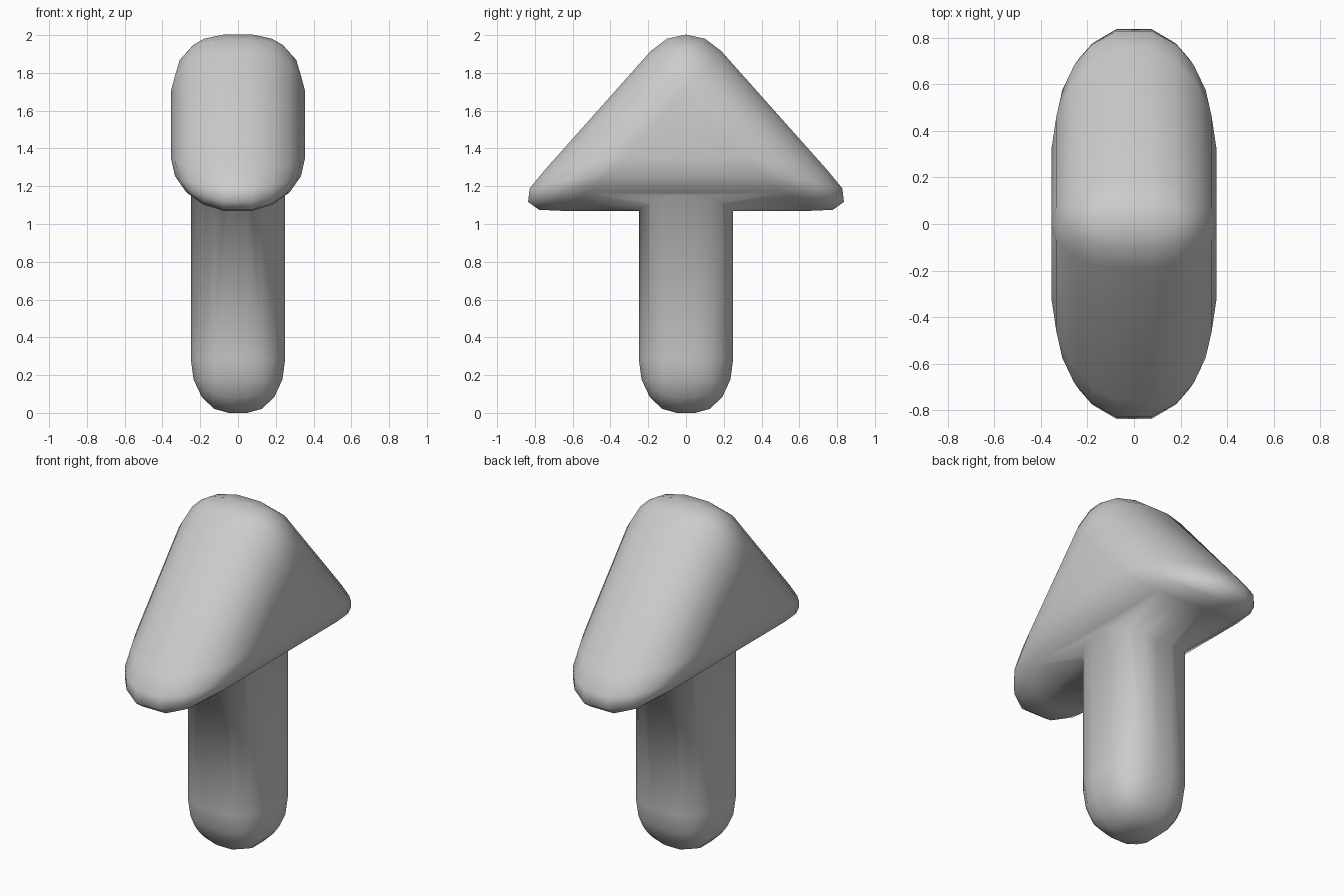
import bpy, bmesh
from mathutils import Vector

if "Cube" in bpy.data.objects:
    bpy.data.objects.remove(bpy.data.objects["Cube"])


def rounded_prism(name, outline, half_x, radius, scale_z=1.0):
    """Extrude a (y, z) outline along x, round every edge, then stretch in z."""
    bm = bmesh.new()
    face = bm.faces.new([bm.verts.new((-half_x, y, z / scale_z)) for y, z in outline])
    side = bmesh.ops.extrude_face_region(bm, geom=[face])["geom"]
    moved = [v for v in side if isinstance(v, bmesh.types.BMVert)]
    bmesh.ops.translate(bm, verts=moved, vec=(2 * half_x, 0, 0))
    if len(bm.faces) < len(outline) + 2:
        bmesh.ops.holes_fill(bm, edges=bm.edges[:])
    bmesh.ops.recalc_face_normals(bm, faces=bm.faces[:])
    bmesh.ops.bevel(bm, geom=bm.edges[:], offset=radius, offset_type='OFFSET',
                    segments=4, profile=0.5, affect='EDGES', clamp_overlap=True)
    bmesh.ops.scale(bm, verts=bm.verts[:], vec=Vector((1, 1, scale_z)))
    bmesh.ops.recalc_face_normals(bm, faces=bm.faces[:])
    for f in bm.faces:
        f.smooth = True
    mesh = bpy.data.meshes.new(name)
    bm.to_mesh(mesh)
    bm.free()
    obj = bpy.data.objects.new(name, mesh)
    bpy.context.collection.objects.link(obj)
    return obj


# Triangular head
head = rounded_prism("arrow", [(-0.94, 1.07), (0.94, 1.07), (0, 2.125)], 0.355, 0.28)

# Square shaft, its upper end buried in the head
shaft = rounded_prism("shaft", [(-0.25, 0), (0.25, 0), (0.25, 1.6), (-0.25, 1.6)],
                      0.25, 0.2, scale_z=1.42)

# Fuse both into one smooth body
fuse = head.modifiers.new("fuse", 'BOOLEAN')
fuse.operation = 'UNION'
fuse.solver = 'EXACT'
fuse.object = shaft
bpy.context.view_layer.objects.active = head
head.select_set(True)
bpy.ops.object.modifier_apply(modifier=fuse.name)
bpy.data.objects.remove(shaft)
for p in head.data.polygons:
    p.use_smooth = True
